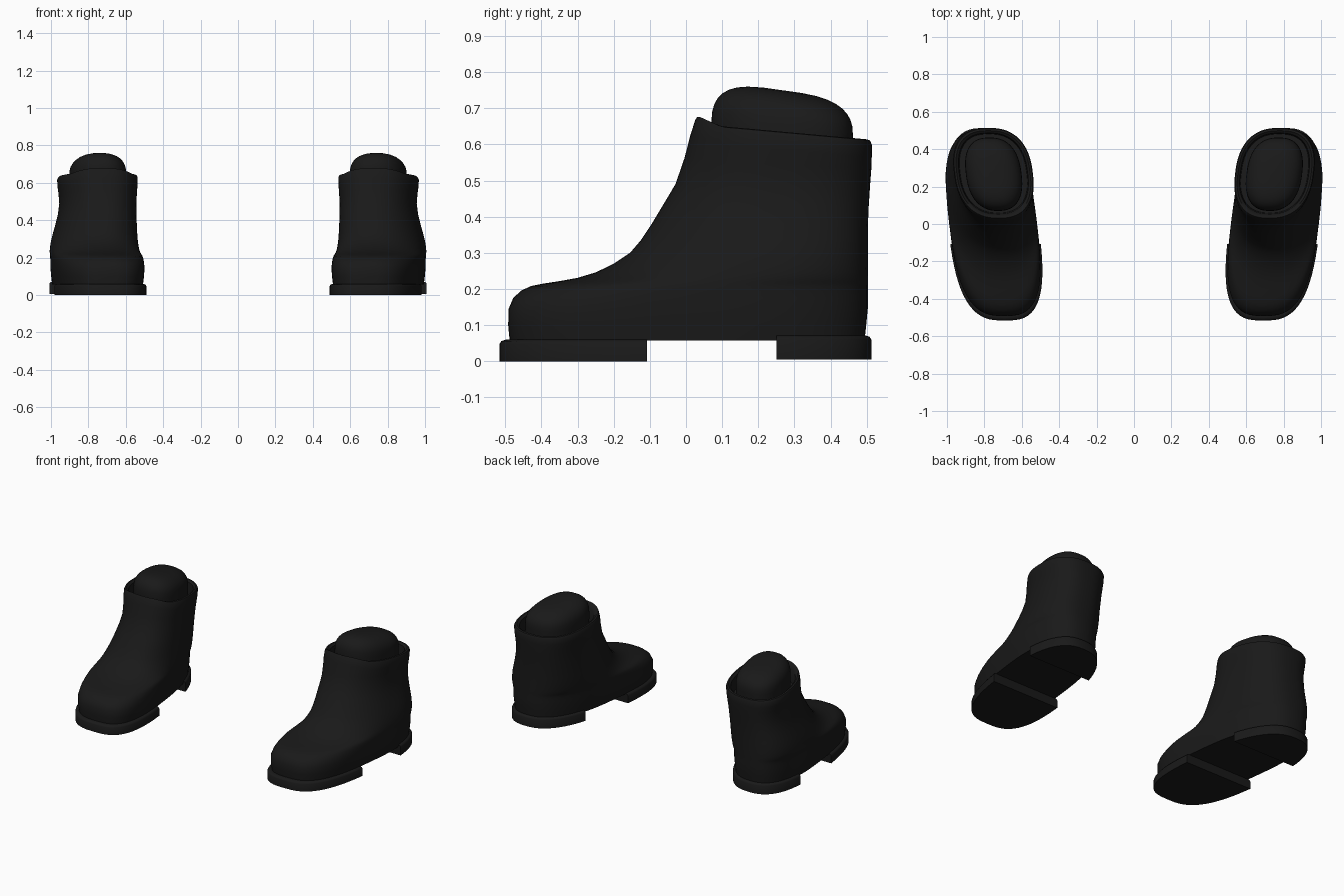
import bpy, bmesh, math

if "Cube" in bpy.data.objects:
    bpy.data.objects.remove(bpy.data.objects["Cube"])

N = 64
black = bpy.data.materials.new("black_leather")
black.diffuse_color = (0.01, 0.01, 0.01, 1)
black.use_nodes = True
black.node_tree.nodes["Principled BSDF"].inputs["Base Color"].default_value = black.diffuse_color


def clamp(v):
    return min(1, max(0, v))


def ease(v):
    v = clamp(v)
    return v * v * (3 - 2 * v)


def power(v, n):
    return math.copysign(abs(v) ** (2 / n), v)


def ring(z, yf, yb, c, hw, n, slope=0, lip=0):
    """Foot-shaped horizontal slice; its centre line drifts outward to the heel."""
    pts = []
    yc, half = (yf + yb) / 2, (yb - yf) / 2
    for i in range(N):
        a = 2 * math.pi * i / N
        e = n if math.cos(a) > 0 else 2.5
        y = yc - half * power(math.cos(a), e)
        x = c + 0.12 * y + hw * power(math.sin(a), e)
        pts.append((x, y, z - slope * (y - 0.07) + lip * clamp((0.1 - y) / 0.06)))
    return pts


def loft(name, levels, cut=None):
    bm = bmesh.new()
    rows = [[bm.verts.new(p) for p in ring(*lv)] for lv in levels]
    for r0, r1 in zip(rows, rows[1:]):
        for i in range(N):
            j = (i + 1) % N
            bm.faces.new((r0[i], r0[j], r1[j], r1[i]))
    bm.faces.new(rows[0][::-1])
    bm.faces.new(rows[-1])
    if cut:
        y, direction = cut
        geom = bm.verts[:] + bm.edges[:] + bm.faces[:]
        res = bmesh.ops.bisect_plane(bm, geom=geom, plane_co=(0, y, 0),
                                     plane_no=(0, direction, 0), clear_outer=True)
        edges = [e for e in res["geom_cut"] if isinstance(e, bmesh.types.BMEdge)]
        bmesh.ops.holes_fill(bm, edges=edges, sides=0)
    bmesh.ops.recalc_face_normals(bm, faces=bm.faces)
    me = bpy.data.meshes.new(name)
    bm.to_mesh(me)
    bm.free()
    me.materials.append(black)
    ob = bpy.data.objects.new(name, me)
    bpy.context.collection.objects.link(ob)
    bpy.ops.object.select_all(action='DESELECT')
    ob.select_set(True)
    bpy.context.view_layer.objects.active = ob
    bpy.ops.object.shade_smooth_by_angle(angle=math.radians(40))
    # second boot of the pair
    ob.modifiers.new("pair", 'MIRROR').use_mirror_merge = False


# Leather upper: toe and instep profile (z, front y); widths follow from height
profile = [(.057, -.488), (.1, -.492), (.145, -.491), (.175, -.478), (.195, -.457),
           (.208, -.43), (.215, -.395), (.222, -.35), (.231, -.3), (.246, -.25),
           (.27, -.2), (.3, -.155), (.335, -.125), (.38, -.095), (.43, -.065),
           (.49, -.029), (.55, -.004), (.6, .012), (.64, .026)]
upper = []
for z, yf in profile:
    top = ease((z - .48) / .16)
    yb = .494 + .009 * ease((z - .05) / .1) + .011 * ease((z - .35) / .25)
    c = .753 - .034 * ease((z - .2) / .32)
    hw = .226 + .009 * ease((z - .05) / .09) - .034 * ease((z - .18) / .32) + .01 * top
    n = 3 - .8 * ease((z - .13) / .13) + .2 * top
    upper.append((z, yf, yb, c, hw, n, .09 * top, .025 * top))

# Rolled rim and inner wall: step inward from the top edge
z, yf, yb, c, hw, n, slope, lip = upper[-1]
for dz, inset in ((.011, .005), (.013, .015), (.002, .028), (-.08, .033)):
    upper.append((z + dz, yf + inset, yb - inset, c, hw - inset, n, slope,
                  lip * (1 - inset / .04)))
loft("boot_upper", upper)

# Padded dome bulging from the opening
padding = [(.55, .075, .46, .718, .148, 2.5, .03)]
for i in range(9):
    a = math.radians(i * 10.5)
    f, s = power(math.sin(a), 2.6), power(math.cos(a), 2.6)
    half = .196 * s ** .75
    padding.append((.655 + .123 * f, .266 - half, .266 + half, .718, .149 * s, 2.4,
                    .08 + .06 * f))
loft("ankle_padding", padding)


def sole_levels(bottom, top):
    steps = ((bottom, 0), (top - .012, 0), (top - .004, .005), (top, .017))
    return [(z, -.516 + d, .513 - d, .753, .243 - d, 3) for z, d in steps]


# Front sole and separate heel block, leaving the arch open
loft("front_sole", sole_levels(0, .06), (-.108, 1))
loft("heel_block", sole_levels(.005, .072), (.25, -1))
